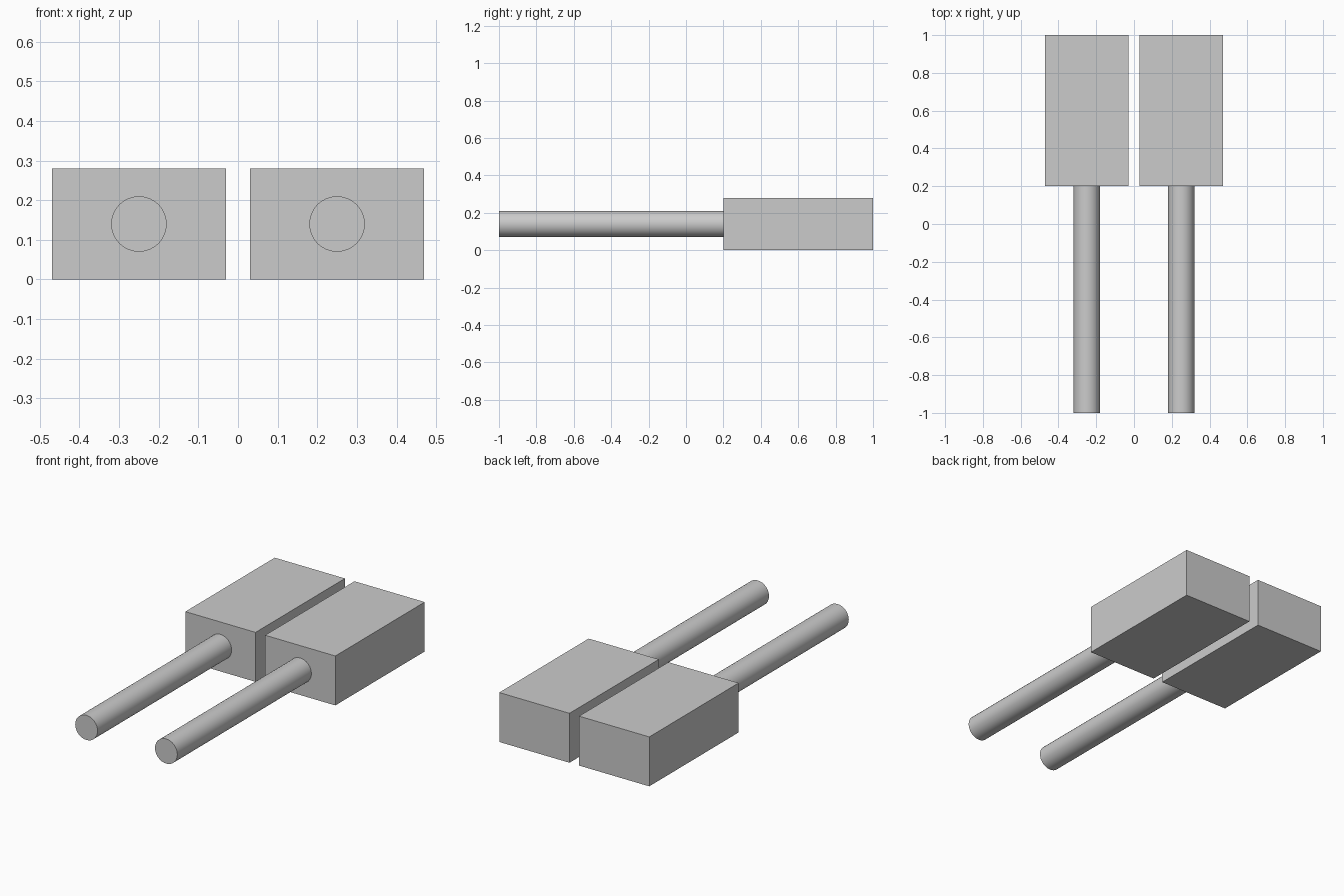
import bpy
import math

cube = bpy.data.objects.get("Cube")
if cube:
    bpy.data.objects.remove(cube, do_unlink=True)

# Single plain grey material
grey = bpy.data.materials.new("plain_grey")
grey.use_nodes = True
colour = (0.6, 0.6, 0.6, 1)
grey.diffuse_color = colour
grey.node_tree.nodes["Principled BSDF"].inputs["Base Color"].default_value = colour

CENTRE_X, CENTRE_Z = 0.25, 0.14
BLOCK_FRONT, BLOCK_BACK = 0.2, 1.0
ROD_FRONT, ROD_RADIUS = -1.0, 0.07


def finish(name):
    obj = bpy.context.object
    obj.name = obj.data.name = name
    obj.data.materials.append(grey)
    return obj


def add_block(name, x):
    y = (BLOCK_FRONT + BLOCK_BACK) / 2
    bpy.ops.mesh.primitive_cube_add(size=1, location=(x, y, CENTRE_Z))
    block = finish(name)
    block.scale = (0.44, BLOCK_BACK - BLOCK_FRONT, 2 * CENTRE_Z)
    bpy.ops.object.transform_apply(location=False, rotation=False, scale=True)


def add_rod(name, x):
    y = (ROD_FRONT + BLOCK_FRONT) / 2
    bpy.ops.mesh.primitive_cylinder_add(
        vertices=32, radius=ROD_RADIUS, depth=BLOCK_FRONT - ROD_FRONT,
        location=(x, y, CENTRE_Z), rotation=(math.pi / 2, 0, 0))
    finish(name)
    bpy.ops.object.shade_smooth_by_angle(angle=math.radians(30))


# Matching pair: a block with a round rod reaching forward
for side, sign in (("left", 1), ("right", -1)):
    add_block(side + "_block", sign * CENTRE_X)
    add_rod(side + "_rod", sign * CENTRE_X)
